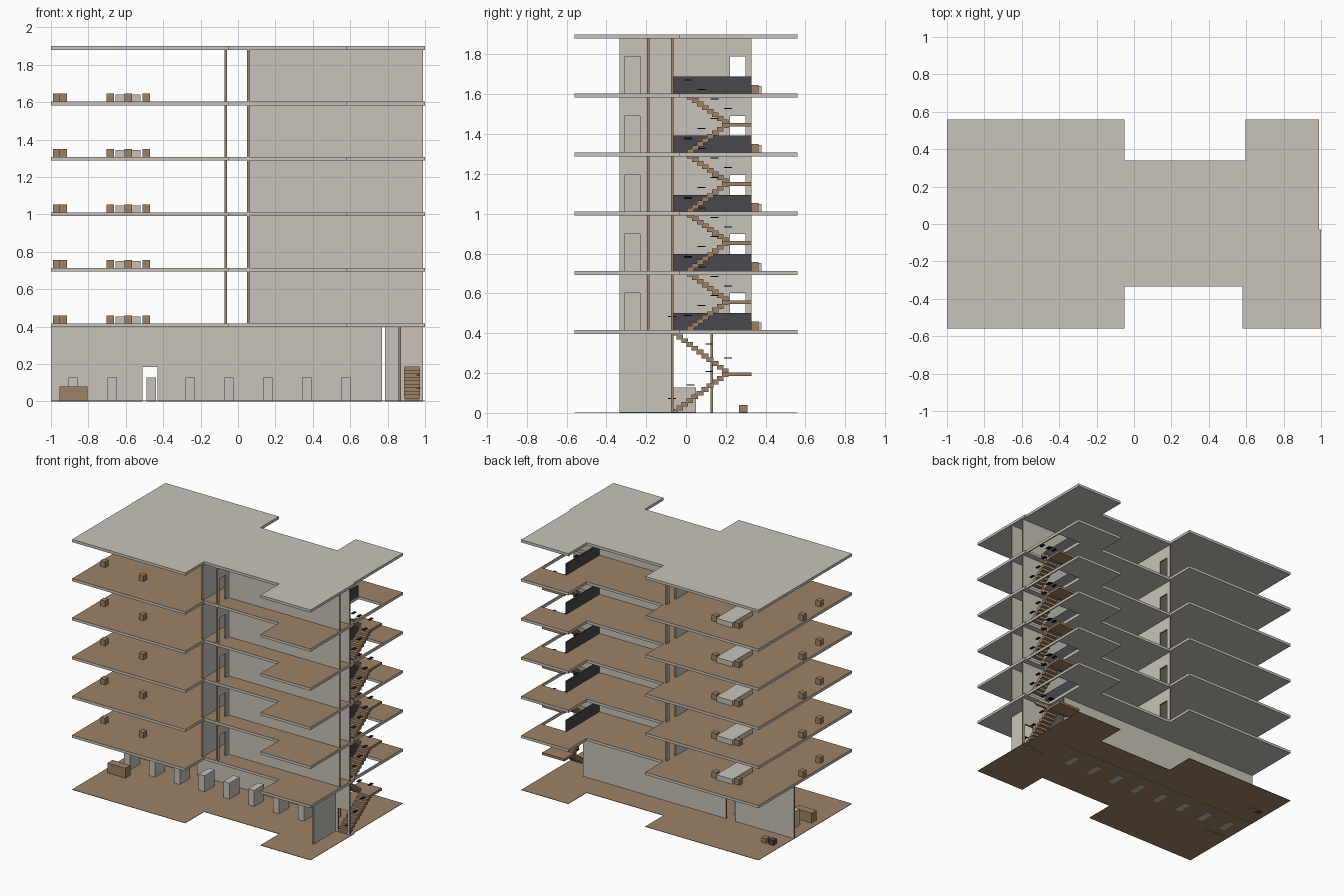
import bpy
import bmesh
from mathutils import Vector

if "Cube" in bpy.data.objects:
    bpy.data.objects.remove(bpy.data.objects["Cube"])


def material(name, rgb):
    m = bpy.data.materials.new(name)
    m.use_nodes = True
    m.diffuse_color = (*rgb, 1)
    m.node_tree.nodes["Principled BSDF"].inputs["Base Color"].default_value = (*rgb, 1)
    return m


CONCRETE = material("warm grey concrete", (0.58, 0.55, 0.495))
WOOD = material("brown wood", (0.34, 0.223, 0.135))
DARK = material("dark panel", (0.065, 0.063, 0.073))
BLACK = material("black rail", (0.012, 0.012, 0.016))


def finish(name, bm, mats, rule=None):
    bmesh.ops.recalc_face_normals(bm, faces=bm.faces)
    bm.normal_update()
    if rule:
        for f in bm.faces:
            f.material_index = 1 if rule(f.normal) else 0
    mesh = bpy.data.meshes.new(name)
    bm.to_mesh(mesh)
    bm.free()
    for m in mats:
        mesh.materials.append(m)
    obj = bpy.data.objects.new(name, mesh)
    bpy.context.collection.objects.link(obj)
    return obj


def boxes(name, spans, mat):
    """One object of boxes, each given as x0, x1, y0, y1, z0, z1."""
    bm = bmesh.new()
    for x0, x1, y0, y1, z0, z1 in spans:
        low, high = Vector((x0, y0, z0)), Vector((x1, y1, z1))
        for v in bmesh.ops.create_cube(bm, size=1)["verts"]:
            v.co = (low + high) / 2 + v.co * (high - low)
    return finish(name, bm, [mat])


def prism(name, points, depth, mats, rule=None):
    """Extrude a flat outline along the depth vector."""
    bm = bmesh.new()
    face = bm.faces.new([bm.verts.new(p) for p in points])
    extruded = bmesh.ops.extrude_face_region(bm, geom=[face])["geom"]
    verts = [g for g in extruded if isinstance(g, bmesh.types.BMVert)]
    bmesh.ops.translate(bm, vec=depth, verts=verts)
    return finish(name, bm, mats, rule)


WALL = 0.012
DOOR = 0.185


def wall(name, axis, pos, start, end, z0, z1, door=None):
    """Grey wall with brown edges; axis is the direction it faces."""
    profile = [(start, z0)]
    if door:
        a, b = door
        profile += [(a, z0), (a, z0 + DOOR), (b, z0 + DOOR), (b, z0)]
    profile += [(end, z0), (end, z1), (start, z1)]
    p = pos - WALL / 2
    if axis == "x":
        pts, depth = [(p, u, z) for u, z in profile], Vector((WALL, 0, 0))
        rule = lambda n: abs(n.x) < 0.5
    else:
        pts, depth = [(u, p, z) for u, z in profile], Vector((0, WALL, 0))
        rule = lambda n: abs(n.y) < 0.5
    prism(name, pts, depth, [CONCRETE, WOOD], rule)


# Floor plan, with an optional stair opening
FRONT = [(-1, -.56), (-.05, -.56), (-.05, -.335), (.58, -.335), (.58, -.56),
         (1, -.56), (1, -.03), (.99, -.03)]
OPENING = [(.99, -.02), (.78, -.02), (.78, .33), (.99, .33)]
BACK = [(.99, .56), (.595, .56), (.595, .34), (-.05, .34), (-.05, .56), (-1, .56)]
STOREY = 0.2966
SLAB = 0.02
FLOORS = [0.417 + STOREY * i for i in range(5)]
ROOF = 1.9


def slab(name, top, thick, opening, mats, rule=None):
    plan = FRONT + (OPENING if opening else []) + BACK
    prism(name, [(x, y, top - thick) for x, y in plan],
          Vector((0, 0, thick)), mats, rule)


slab("ground", 0.005, 0.003, False, [WOOD])
slab("roof", ROOF, SLAB, False, [CONCRETE])
for i, z in enumerate(FLOORS, 1):
    slab(f"floor_{i}", z, SLAB, True, [CONCRETE, WOOD], lambda n: n.z > 0.5)
    boxes(f"floor_edge_{i}", [(.98, .99, -.02, .33, z - SLAB, z)], CONCRETE)


# Stairs: two flights around a landing, with short rail pieces
def flight(name, x0, x1, y0, y1, z0, z1, steps):
    run, rise = (y1 - y0) / steps, (z1 - z0) / steps
    spans = []
    for k in range(steps):
        a, b = sorted((y0 + run * k, y0 + run * (k + 1)))
        top = z0 + rise * (k + 1)
        spans.append((x0, x1, a - .004, b + .004, max(top - .024, 0), top))
    boxes(name, spans, WOOD)
    rails = []
    for k in range(4):
        t = k / 3
        y, z = y0 + (y1 - y0) * t, z0 + (z1 - z0) * t + .07
        rails.append((x1 - .02, x1, y - .02, y + .02, z, z + .005))
    boxes(name + "_rail", rails, BLACK)


for i, base in enumerate([0] + FLOORS[:-1]):
    top = FLOORS[i]
    near = -.07 if i == 0 else .01
    steps = 11 if i == 0 else 8
    mid = (base + top) / 2
    if i == 0:
        mid -= .005
    flight(f"lower_flight_{i}", .885, .975, near, .21, base, mid, steps)
    flight(f"upper_flight_{i}", .79, .88, .21, near, mid, top - .005, steps)
    boxes(f"landing_{i}", [(.79, .975, .21, .33, mid - .018, mid)], WOOD)

# Ground storey walls
ceiling = FLOORS[0] - SLAB
wall("ground_back_wall", "y", .13, -1, .77, 0, ceiling, (-.51, -.43))
wall("stair_door_wall", "y", -.07, .785, .99, 0, ceiling, (.89, .97))
wall("stair_side_wall", "x", .865, -.335, -.076, 0, ceiling)

# Ground storey furniture
boxes("ground_blocks", [(x - .025, x + .025, -.07, .05, 0, .127)
                        for x in [-.88 + .208 * k for k in range(8)]], CONCRETE)
boxes("reception_desk", [(-.955, -.805, -.2, -.14, 0, .08)], WOOD)
boxes("rear_stool", [(-.89, -.85, .265, .31, 0, .04)], WOOD)
boxes("rear_dark_stool", [(-.95, -.91, .265, .31, 0, .04)], DARK)

# Upper storeys
SEATS = [(-.682, .345), (-.49, .345), (-.588, -.3), (-.97, -.01), (-.935, -.265)]
for i, z in enumerate(FLOORS, 1):
    up = z + STOREY - SLAB
    wall(f"cross_wall_{i}", "x", -.065, -.335, .33, z, up, (.22, .3))
    wall(f"entry_wall_{i}", "x", .055, -.335, -.196, z, up, (-.31, -.23))
    wall(f"corridor_front_wall_{i}", "y", -.19, .05, .99, z, up)
    wall(f"corridor_back_wall_{i}", "y", -.07, .05, .99, z, up)
    boxes(f"stair_guard_{i}", [(.77, .78, -.064, .33, z, z + .085)], DARK)
    boxes(f"low_bed_{i}", [(-.655, -.52, .14, .38, z, z + .038)], CONCRETE)
    boxes(f"seats_{i}", [(x - .02, x + .02, y - .02, y + .02, z, z + .043)
                         for x, y in SEATS], WOOD)
